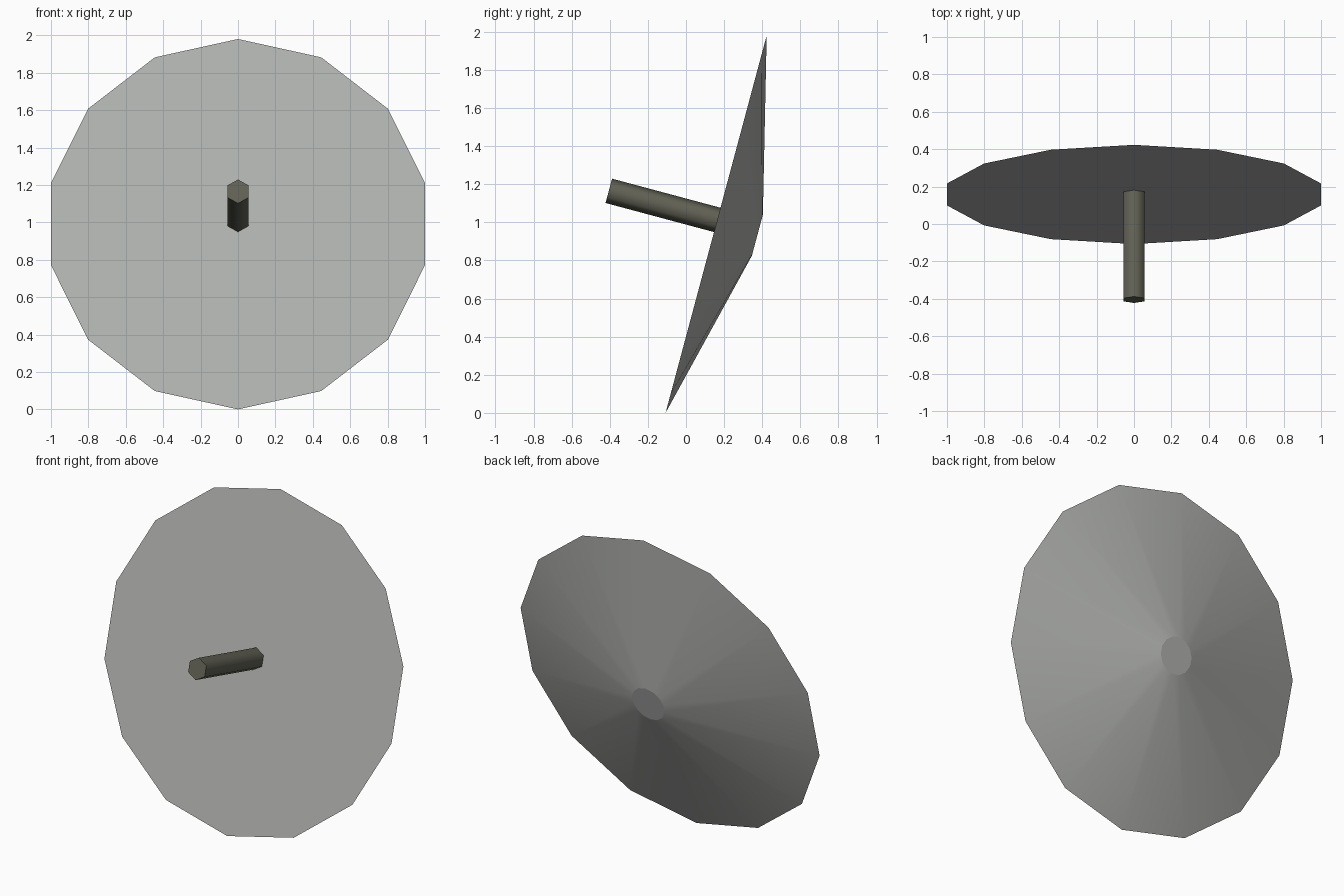
import bpy
from math import radians, sin, cos
from mathutils import Vector

cube = bpy.data.objects.get("Cube")
if cube:
    bpy.data.objects.remove(cube, do_unlink=True)

TILT = radians(15)
AXIS = Vector((0, cos(TILT), -sin(TILT)))  # points out of the back of the dish


def material(name, color):
    mat = bpy.data.materials.new(name)
    mat.use_nodes = True
    mat.diffuse_color = color
    mat.node_tree.nodes["Principled BSDF"].inputs["Base Color"].default_value = color
    return mat


def frustum(name, sides, start, length, r_start, r_end, mat, smooth_angle):
    """Closed frustum running from start along the tilted axis."""
    bpy.ops.mesh.primitive_cone_add(
        vertices=sides, radius1=r_start, radius2=r_end, depth=length,
        location=start + AXIS * length / 2,
        rotation=(-radians(90) - TILT, 0, 0))
    obj = bpy.context.object
    obj.name = name
    obj.data.materials.append(mat)
    bpy.ops.object.shade_smooth_by_angle(angle=radians(smooth_angle))
    return obj


light_grey = material("light grey", (0.44, 0.45, 0.43, 1))
dark_olive = material("dark olive grey", (0.12, 0.12, 0.09, 1))

# Dish: flat front face, shallow cone behind ending in a small flat cap
frustum("dish", 14, Vector((0, 0.158, 0.99)), 0.224, 1.025, 0.112, light_grey, 10)

# Feed rod: hexagonal bar standing square on the dish face
frustum("feed_rod", 6, Vector((0, -0.405, 1.165)), 0.592, 0.066, 0.066, dark_olive, 65)
